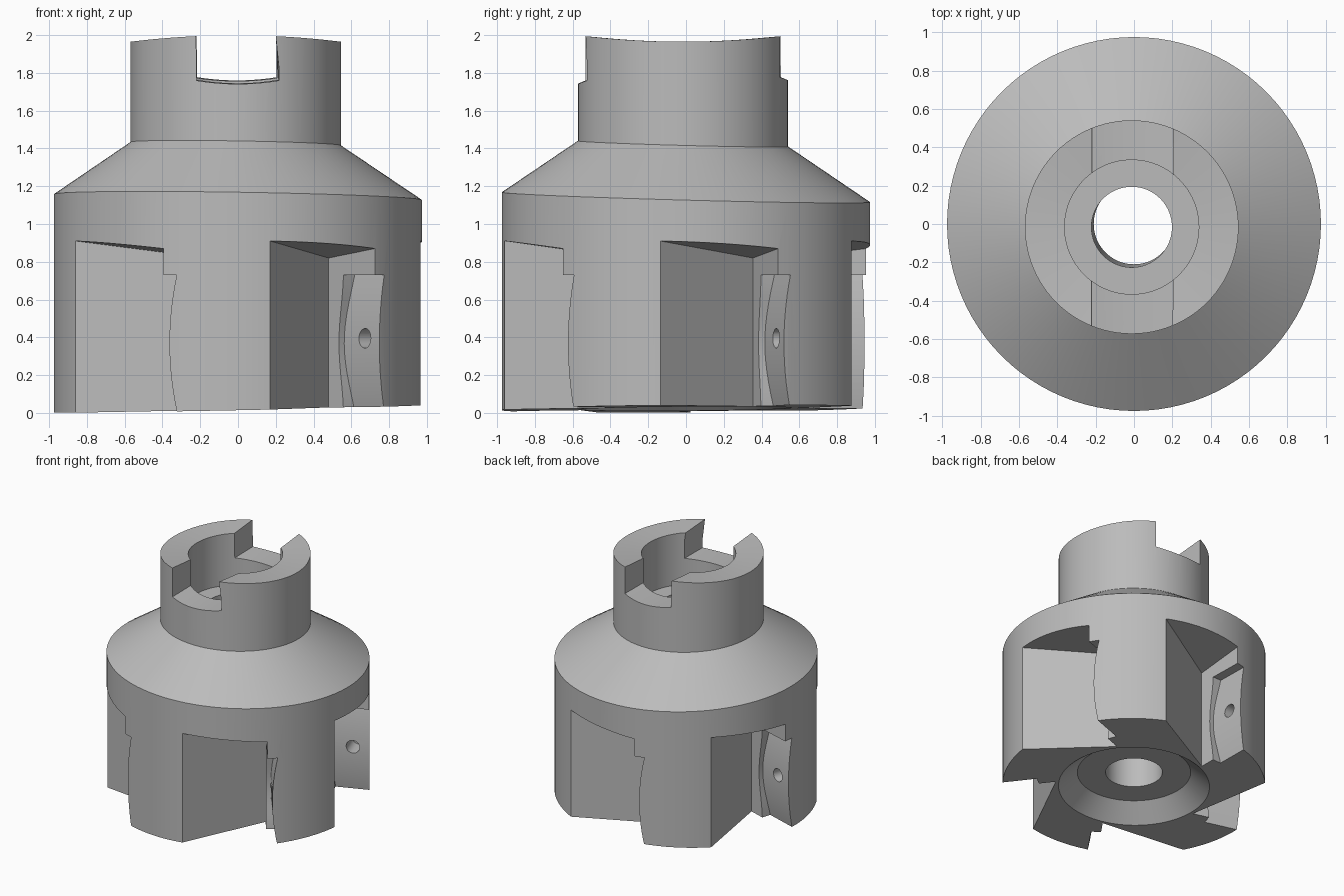
import bpy, bmesh, math
from mathutils import Vector, Matrix

old = bpy.data.objects.get("Cube")
if old:
    bpy.data.objects.remove(old, do_unlink=True)

steel = bpy.data.materials.new("grey steel")
steel.use_nodes = True
GREY = (0.5, 0.5, 0.5, 1)
steel.diffuse_color = GREY
steel.node_tree.nodes["Principled BSDF"].inputs["Base Color"].default_value = GREY


def loft(name, rings, closed=False):
    """Skin a list of point rings; cap the ends, or join last ring to first."""
    bm = bmesh.new()
    vs = [[bm.verts.new(p) for p in ring] for ring in rings]
    n = len(vs[0])
    for a, b in zip(vs, vs[1:] + (vs[:1] if closed else [])):
        for i in range(n):
            j = (i + 1) % n
            bm.faces.new((a[i], a[j], b[j], b[i]))
    if not closed:
        bm.faces.new(vs[0])
        bm.faces.new(vs[-1])
    bmesh.ops.recalc_face_normals(bm, faces=bm.faces)
    me = bpy.data.meshes.new(name)
    bm.to_mesh(me)
    bm.free()
    me.materials.append(steel)
    ob = bpy.data.objects.new(name, me)
    bpy.context.collection.objects.link(ob)
    return ob


def cut(target, cutter):
    cutter.hide_render = True
    mod = target.modifiers.new("cut", "BOOLEAN")
    mod.operation, mod.solver, mod.object = "DIFFERENCE", "EXACT", cutter
    bpy.context.view_layer.objects.active = target
    bpy.ops.object.modifier_apply(modifier=mod.name)
    bpy.data.objects.remove(cutter, do_unlink=True)


# Turned body: radius, height, tilt in x, tilt in y, sideways offset, saddle
PROFILE = [
    (0.21, 0.14, 0, 0, 0, 0), (0.42, 0.14, 0, 0, 0, 0),
    (0.56, 0.022, 0.02, 0.008, 0, 0), (0.975, 0.022, 0.02, 0.008, 0, 0),
    (0.975, 1.142, -0.016, -0.027, 0, 0), (0.557, 1.425, -0.016, -0.027, 1, 0),
    (0.557, 1.965, 0, 0, 1, 0.11), (0.35, 1.965, 0, 0, 1, 0.11),
    (0.35, 1.55, 0, 0, 1, 0), (0.21, 1.55, 0, 0, 1, 0),
]
SIDES = 96
rings = []
for r, z, tx, ty, off, saddle in PROFILE:
    ring = []
    for i in range(SIDES):
        a = math.tau * i / SIDES
        x, y = r * math.cos(a), r * math.sin(a)
        ring.append((x - 0.012 * off, y - 0.016 * off,
                     z + tx * x + ty * y + saddle * y * y))
    rings.append(ring)
body = loft("cutter_body", rings, closed=True)

# Drive slot across the neck, with a slightly dished floor
slot = []
for y, floor, left, right in ((-0.8, 1.755, -0.22, 0.22), (0.8, 1.782, -0.215, 0.2)):
    ring = [(0.175 if y < 0 else 0.2, y, 2.2), (-0.225, y, 2.2)]
    for i in range(9):
        t = i / 8
        ring.append((left + (right - left) * t, y, floor - 0.07 * t * (1 - t)))
    slot.append(ring)
cut(body, loft("drive_slot_cutter", slot))

# Chip pocket layout for the first of five pockets
START = Vector((0.17, -0.96))
CORNER = Vector((0.48, -0.33))
END = Vector((0.725, -0.652))
along = (END - CORNER).normalized()
into = Vector((-along.y, along.x))
SEAT = CORNER + along * 0.11
plane_n = (Vector((*START, 0.91)) - Vector((*CORNER, 0.82))).cross(
    Vector((*END, 0.87)) - Vector((*CORNER, 0.82)))


def ceiling(p):
    d = p - CORNER
    return 0.82 - (plane_n.x * d.x + plane_n.y * d.y) / plane_n.z


pocket = [START + (START - CORNER) * 0.3, CORNER, END + along * 0.2,
          Vector((0.62, -1.12))]
pocket_rings = [[(*p, -0.2) for p in pocket], [(*p, ceiling(p)) for p in pocket]]

# Insert seat: shallow recess whose floor bows outward at mid height
seat_rings = []
for i in range(17):
    z = -0.1 + 0.83 * i / 16
    depth = 0.035 + 0.04 * ((z - 0.37) / 0.36) ** 2
    inner = SEAT - along * 0.02 * math.cos((z - 0.37) * 8)
    outer = SEAT + along * 0.6
    seat_rings.append([(*(p + into * d), z) for p, d in (
        (inner, -0.03), (inner, depth), (outer, depth), (outer, -0.03))])

# Screw hole bored square to the seat
axis = Vector((*into, 0))
side = Vector((*along, 0))
centre = Vector((*(SEAT + along * 0.16), 0.395))
hole_rings = [[centre + axis * d + (side * math.cos(a) + Vector((0, 0, 1)) * math.sin(a)) * 0.052
               for a in (math.tau * k / 24 for k in range(24))] for d in (-0.05, 0.2)]

for k in range(5):
    turn = Matrix.Rotation(math.tau * k / 5, 4, "Z")
    for name, shape in (("pocket_cutter", pocket_rings), ("seat_cutter", seat_rings),
                        ("screw_hole_cutter", hole_rings)):
        cut(body, loft(name, [[turn @ Vector(p) for p in ring] for ring in shape]))

# Smooth turned surfaces, crisp machined edges
bpy.ops.object.select_all(action="DESELECT")
body.select_set(True)
bpy.context.view_layer.objects.active = body
bpy.ops.object.shade_smooth_by_angle(angle=math.radians(25))
